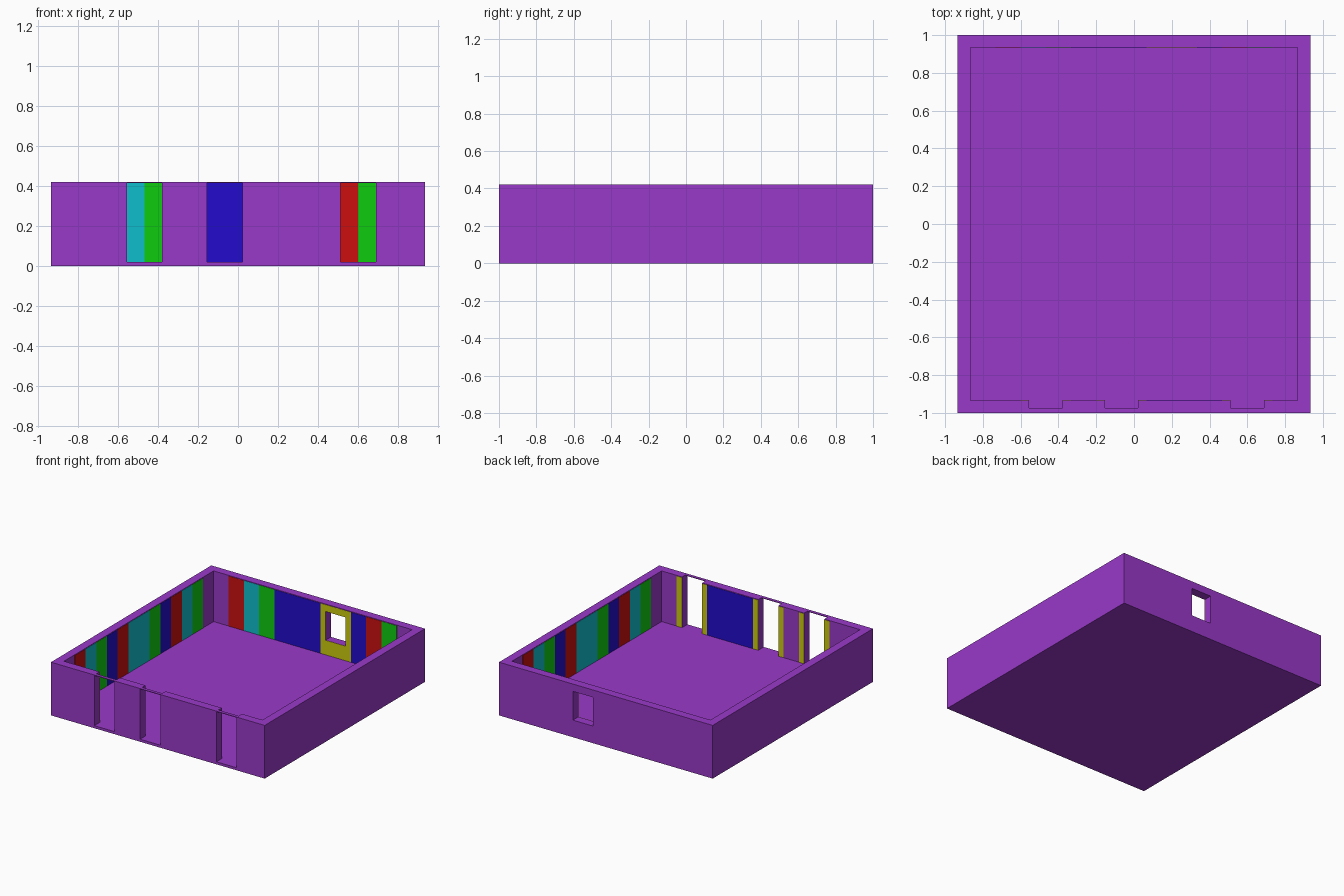
import bpy
import math
from mathutils import Matrix

if "Cube" in bpy.data.objects:
    bpy.data.objects.remove(bpy.data.objects["Cube"], do_unlink=True)

U = 2 / 15                        # module of the stripes and walls
HX, HY, H = 7 * U, 1.0, 0.42      # outer half sizes and height
WALL, FLOOR, TOP = U / 2, 0.02, 0.415
HOLE = 0.088                      # half width of doors and window
WIN = (0.135, 0.362)              # window sill and head
SKIN = 0.002                      # paint plate thickness


def srgb(*c):
    return [(v / 255 / 12.92) if v < 11 else ((v / 255 + 0.055) / 1.055) ** 2.4 for v in c] + [1]


def material(name, colour):
    m = bpy.data.materials.new(name)
    m.use_nodes = True
    m.diffuse_color = colour
    m.node_tree.nodes["Principled BSDF"].inputs["Base Color"].default_value = colour
    return m


PALETTE = {
    "purple": srgb(153, 57, 200), "red": srgb(204, 15, 15), "cyan": srgb(15, 191, 204),
    "green": srgb(15, 204, 15), "blue": srgb(35, 12, 204), "yellow": srgb(204, 204, 15),
}
MATS = {n: material(n + " paint", c) for n, c in PALETTE.items()}


def boxes(name, items):
    """One mesh of boxes, each (low corner, high corner, colour)."""
    verts, faces, slots = [], [], []
    colours = sorted({c for _, _, c in items})
    for lo, hi, c in items:
        n = len(verts)
        verts += [(x, y, z) for x in (lo[0], hi[0]) for y in (lo[1], hi[1]) for z in (lo[2], hi[2])]
        quads = ((0, 1, 3, 2), (4, 6, 7, 5), (0, 4, 5, 1), (2, 3, 7, 6), (0, 2, 6, 4), (1, 5, 7, 3))
        faces += [[n + i for i in q] for q in quads]
        slots += [colours.index(c)] * 6
    me = bpy.data.meshes.new(name)
    me.from_pydata(verts, [], faces)
    for c in colours:
        me.materials.append(MATS[c])
    me.polygons.foreach_set("material_index", slots)
    me.update()
    ob = bpy.data.objects.new(name, me)
    bpy.context.collection.objects.link(ob)
    return ob


def cut(target, lo, hi):
    cutter = boxes("cutter", [(lo, hi, "purple")])
    cutter.hide_render = True
    mod = target.modifiers.new("cut", "BOOLEAN")
    mod.operation, mod.solver, mod.object = "DIFFERENCE", "EXACT", cutter
    bpy.context.view_layer.objects.active = target
    bpy.ops.object.modifier_apply(modifier=mod.name)
    bpy.data.objects.remove(cutter, do_unlink=True)


# Room shell: open box with three doorways and one window
room = boxes("room_shell", [((-HX, -HY, 0), (HX, HY, H), "purple")])
cut(room, (WALL - HX, WALL - HY, FLOOR), (HX - WALL, HY - WALL, 1))
for x in (-3.5 * U, -0.5 * U, 4.5 * U):
    cut(room, (x - HOLE, -1.1, FLOOR), (x + HOLE, -0.9, TOP))
    cut(room, (x - HOLE, -0.975, FLOOR + 0.1), (x + HOLE, -0.9, 1))
cut(room, (1.5 * U - HOLE, 0.9, WIN[0]), (1.5 * U + HOLE, 1.1, WIN[1]))


def stripes(name, stripe_list, angle, distance, hole=None):
    """Painted run along an inner wall; yellow stripes frame an opening."""
    items = []
    a = -U * sum(w for _, w in stripe_list) / 2 if name != "front_wall_stripes" else -4.5 * U

    def plate(a0, a1, z0, z1, c):
        if z1 - z0 > 0.001:
            items.append(((a0, 0, z0), (a1, SKIN, z1), c))

    for colour, width in stripe_list:
        b = a + width * U
        if colour == "yellow":
            mid = (a + b) / 2
            plate(a, mid - HOLE, FLOOR, TOP, colour)
            plate(mid + HOLE, b, FLOOR, TOP, colour)
            plate(mid - HOLE, mid + HOLE, FLOOR, hole[0], colour)
            plate(mid - HOLE, mid + HOLE, hole[1], TOP, colour)
        elif colour:
            plate(a, b, FLOOR, TOP, colour)
        a = b
    ob = boxes(name, items)
    ob.data.transform(Matrix.Rotation(angle, 4, "Z") @ Matrix.Translation((0, -distance, 0)))


# Painted stripes on the four inner walls
side = [("green", 1), ("cyan", 1), ("red", 1), ("blue", 1), ("green", 1), ("cyan", 2),
        ("red", 1), ("blue", 1), ("green", 1), ("cyan", 1), ("red", 1)]
back = [("green", 1), ("red", 1), ("blue", 1), ("yellow", 2), ("blue", 3),
        ("green", 1), ("cyan", 1), ("red", 1)]
front = [("yellow", 2), (None, 1), ("yellow", 2), ("blue", 3), ("yellow", 2)]
stripes("left_wall_stripes", side, math.pi / 2, HX - WALL)
stripes("right_wall_stripes", side, -math.pi / 2, HX - WALL)
stripes("back_wall_stripes", back, math.pi, HY - WALL, WIN)
stripes("front_wall_stripes", front, 0, HY - WALL, (FLOOR, TOP))
